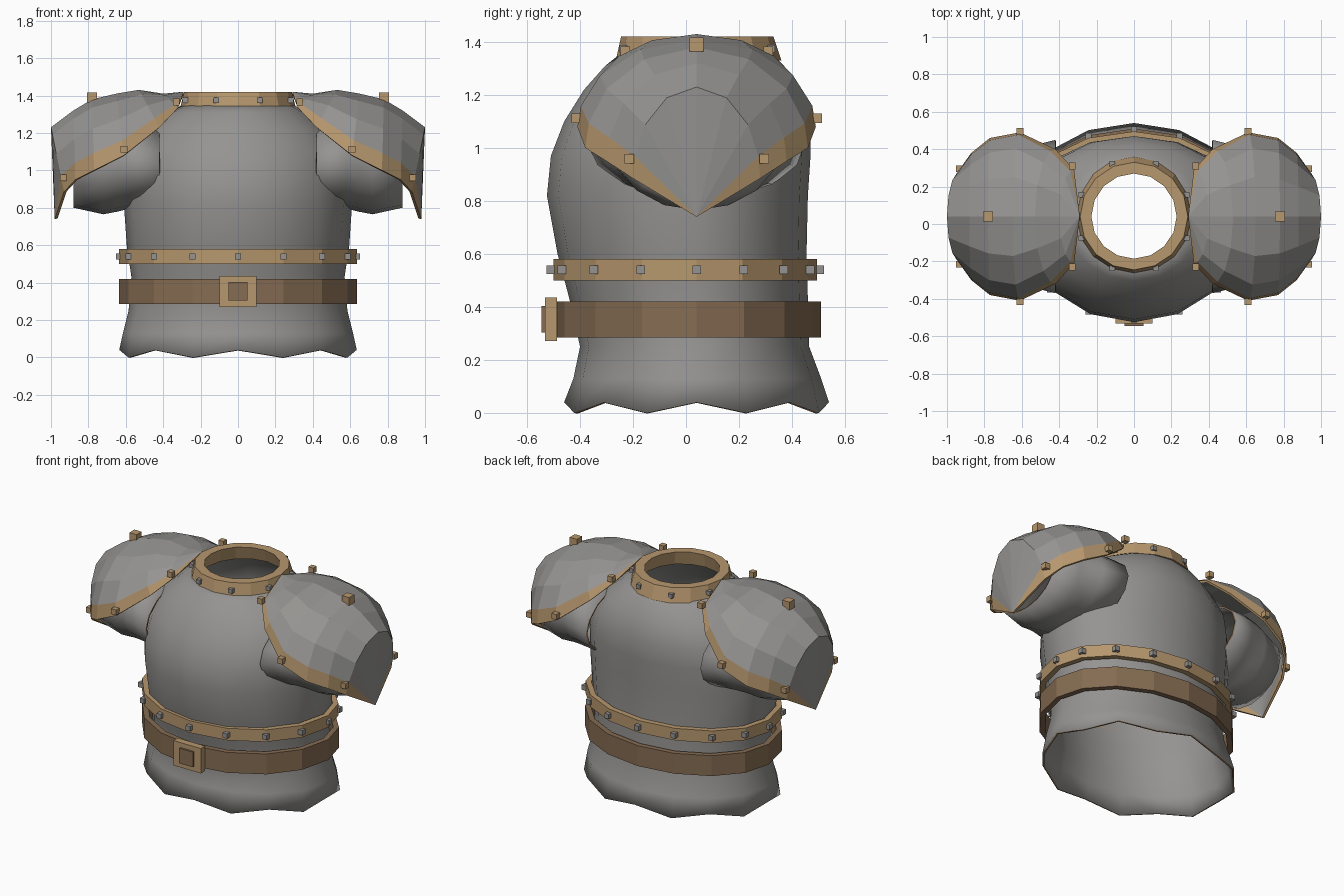
import bpy, bmesh, math
from mathutils import Vector

old = bpy.data.objects.get("Cube")
if old:
    bpy.data.objects.remove(old)

CY = 0.04      # depth of the body axis
SIDES = 16


def material(name, rgb):
    m = bpy.data.materials.new(name)
    m.use_nodes = True
    m.diffuse_color = (*rgb, 1)
    m.node_tree.nodes["Principled BSDF"].inputs["Base Color"].default_value = (*rgb, 1)
    return m


steel = material("steel_grey", (0.30, 0.295, 0.285))
gold = material("dull_gold", (0.47, 0.31, 0.155))
leather = material("brown_leather", (0.235, 0.15, 0.085))


def make(name, bm, mats, smooth=False):
    bmesh.ops.recalc_face_normals(bm, faces=bm.faces)
    mesh = bpy.data.meshes.new(name)
    bm.to_mesh(mesh)
    bm.free()
    for m in mats:
        mesh.materials.append(m)
    ob = bpy.data.objects.new(name, mesh)
    bpy.context.collection.objects.link(ob)
    if smooth:
        bpy.ops.object.select_all(action="DESELECT")
        ob.select_set(True)
        bpy.context.view_layer.objects.active = ob
        bpy.ops.object.shade_smooth_by_angle(angle=math.radians(60))
    return ob


def mirror(ob):
    ob.modifiers.new("mirror", "MIRROR").use_axis[0] = True


def shell(ob, thickness, rim=0):
    mod = ob.modifiers.new("shell", "SOLIDIFY")
    mod.thickness = thickness
    mod.offset = -1
    mod.material_offset_rim = rim


def body_point(k, rx, front, back):
    a = 2 * math.pi * k / SIDES
    c = math.cos(a)
    return rx * math.sin(a), CY - (front if c > 0 else back) * c


def body_ring(z, rx, front, back, drop=0):
    return [(*body_point(k, rx, front, back), z - drop * (k % 2)) for k in range(SIDES)]


def loft(bm, rings, cyclic=False):
    vs = [[bm.verts.new(p) for p in r] for r in rings]
    pairs = list(zip(vs, vs[1:])) + ([(vs[-1], vs[0])] if cyclic else [])
    for a, b in pairs:
        for k in range(len(a)):
            n = (k + 1) % len(a)
            bm.faces.new((a[k], a[n], b[n], b[k]))


def band(name, mat, z0, z1, bottom, top, thick):
    rings = []
    for z, r, t in ((z0, bottom, 0), (z1, top, 0), (z1, top, thick), (z0, bottom, thick)):
        rings.append(body_ring(z, *[v - t for v in r]))
    bm = bmesh.new()
    loft(bm, rings, cyclic=True)
    return make(name, bm, [mat])


def studs(name, mat, places, size):
    bm = bmesh.new()
    for p in places:
        made = bmesh.ops.create_cube(bm, size=size)
        bmesh.ops.translate(bm, verts=made["verts"], vec=Vector(p))
    return make(name, bm, [mat])


def block(name, mat, centre, size):
    bm = bmesh.new()
    bmesh.ops.create_cube(bm, size=1)
    bmesh.ops.scale(bm, verts=bm.verts, vec=Vector(size))
    bmesh.ops.translate(bm, verts=bm.verts, vec=Vector(centre))
    return make(name, bm, [mat])


# Body shell with scalloped hem: height, half width, front depth, back depth
bm = bmesh.new()
profile = [(0.13, 0.615, 0.465, 0.47), (0.25, 0.585, 0.44, 0.425),
           (0.43, 0.57, 0.48, 0.42), (0.60, 0.595, 0.525, 0.415), (0.82, 0.61, 0.565, 0.42),
           (0.97, 0.61, 0.55, 0.43), (1.10, 0.58, 0.50, 0.43), (1.22, 0.49, 0.425, 0.39),
           (1.31, 0.37, 0.345, 0.33), (1.37, 0.26, 0.27, 0.27)]
loft(bm, [body_ring(0.04, 0.635, 0.5, 0.5, drop=0.04)] + [body_ring(*p) for p in profile])
shell(make("torso", bm, [steel, leather], smooth=True), 0.012, rim=1)

# Short sleeves: x, half depth, centre height, half height
bm = bmesh.new()
rings = []
for x, ry, cz, rz in ((0.42, 0.41, 1.02, 0.22), (0.58, 0.37, 1.03, 0.235), (0.64, 0.34, 1.03, 0.25),
                      (0.72, 0.32, 1.02, 0.255), (0.88, 0.27, 1.0, 0.2)):
    turn = [2 * math.pi * k / SIDES for k in range(SIDES)]
    rings.append([(x, CY + ry * math.cos(a), cz + rz * math.sin(a)) for a in turn])
loft(bm, rings)
sleeve = make("sleeves", bm, [steel, leather], smooth=True)
shell(sleeve, 0.012, rim=1)
mirror(sleeve)

# Bands around the body and neck
waist = (0.635, 0.54, 0.455)
belt = (0.635, 0.54, 0.47)
band("upper_band", gold, 0.50, 0.58, waist, waist, 0.035)
band("belt", leather, 0.285, 0.42, belt, belt, 0.035)
band("collar", gold, 1.33, 1.42, (0.31, 0.305, 0.32), (0.288, 0.285, 0.29), 0.06)

# Studs on the bands
studs("band_studs", steel,
      [(*body_point(k, 0.635, 0.55, 0.465), 0.54) for k in range(SIDES)], 0.032)
studs("collar_studs", steel,
      [(*body_point(k, 0.305, 0.3, 0.305), 1.375) for k in range(1, SIDES, 2)], 0.028)

# Buckle
block("buckle", gold, (0, -0.51, 0.353), (0.2, 0.045, 0.165))
block("buckle_centre", leather, (0, -0.53, 0.353), (0.1, 0.03, 0.1))

# Shoulder guards: ribs swept from the lower rim up to the crest
rim = [(0.29, 0, 1.42), (0.32, 0.25, 1.335), (0.42, 0.36, 1.23), (0.61, 0.45, 1.08),
       (0.77, 0.42, 1.0), (0.87, 0.34, 0.95), (0.93, 0.24, 0.885), (0.98, 0, 0.74)]
crest = [(0.29, 1.42), (0.40, 1.41), (0.53, 1.43), (0.65, 1.41),
         (0.78, 1.38), (0.88, 1.32), (1.0, 1.23), (0.98, 0.74)]
steps = [math.radians(d) for d in (0, 14, 36, 62, 90)]
bm = bmesh.new()
for side in (-1, 1):
    ribs = []
    for (rx, w, rz), (kx, kz) in zip(rim, crest):
        ribs.append([bm.verts.new((rx + (kx - rx) * math.sin(s), CY + side * w * math.cos(s),
                                   rz + (kz - rz) * math.sin(s))) for s in steps])
    for a, b in zip(ribs, ribs[1:]):
        for j in range(len(steps) - 1):
            face = bm.faces.new((a[j], a[j + 1], b[j + 1], b[j]))
            face.material_index = 1 if j == 0 else 0   # gold edging
bmesh.ops.remove_doubles(bm, verts=bm.verts, dist=0.0005)
bmesh.ops.dissolve_degenerate(bm, edges=bm.edges, dist=0.0005)
guard = make("shoulder_guards", bm, [steel, gold])
shell(guard, 0.015)
mirror(guard)

# Studs on the shoulder guards
places = [(x, CY + s * w, z) for s in (-1, 1)
          for x, w, z in ((0.33, 0.27, 1.365), (0.61, 0.455, 1.113), (0.935, 0.255, 0.96))]
mirror(studs("guard_studs", gold, places, 0.036))
mirror(studs("guard_top_studs", gold, [(0.78, CY, 1.39)], 0.053))
